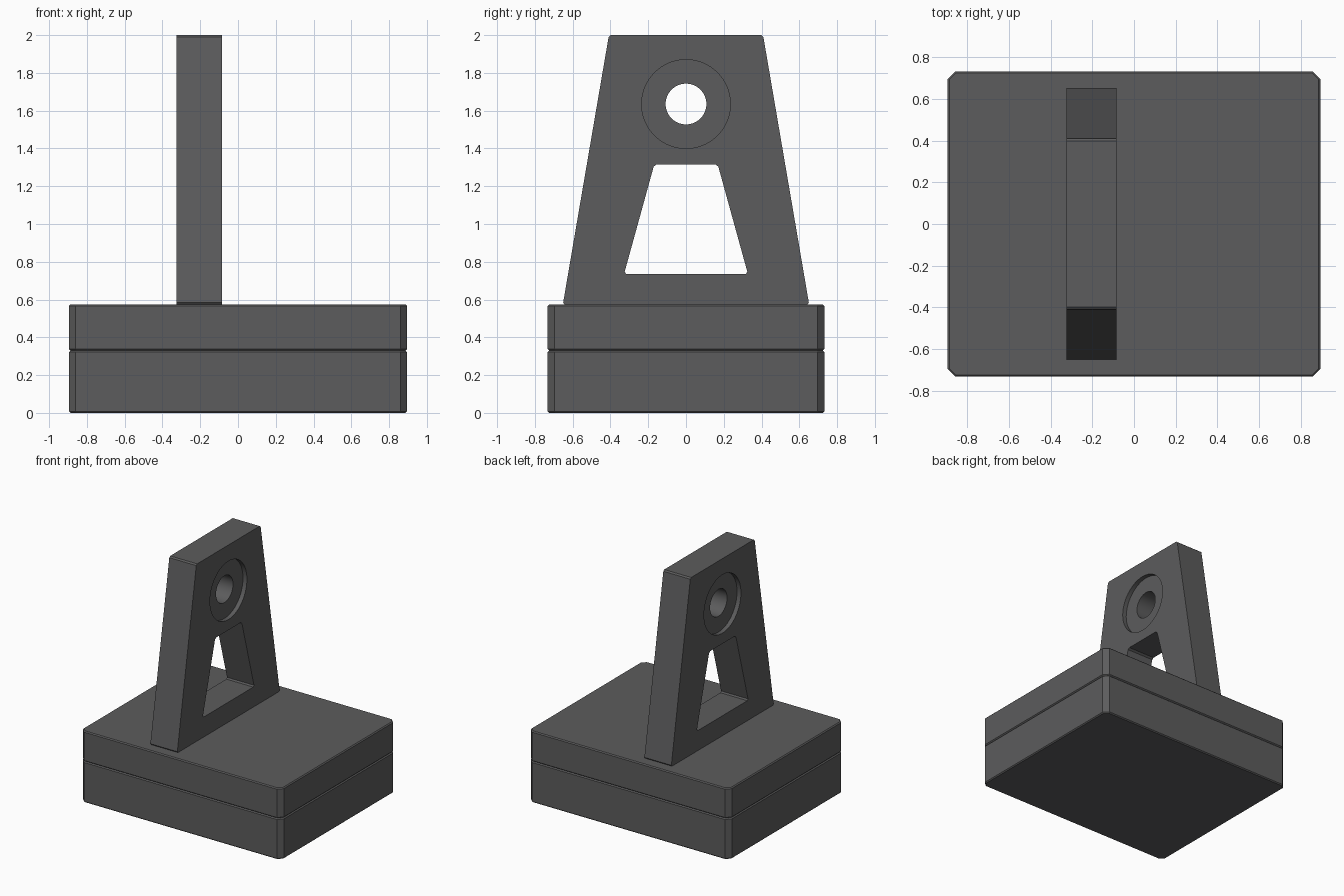
import bpy, bmesh, math
from mathutils import Matrix, Vector

cube = bpy.data.objects.get("Cube")
if cube:
    bpy.data.objects.remove(cube, do_unlink=True)

gray = bpy.data.materials.new("dark_gray")
gray.use_nodes = True
color = (0.107, 0.107, 0.109, 1)
gray.diffuse_color = color
gray.node_tree.nodes["Principled BSDF"].inputs["Base Color"].default_value = color

PLATE_X, PLATE_HALF = -0.205, 0.12
HOLE_Z = 1.635


def chamfer(points, size):
    """Cut every corner of a closed outline by the given distance."""
    result = []
    for i, p in enumerate(points):
        p = Vector(p)
        for q in (points[i - 1], points[(i + 1) % len(points)]):
            result.append(p + (Vector(q) - p).normalized() * size)
    return result


def prism(name, outline, depth, matrix):
    """Extrude an outline along its local z, centred, then place it."""
    bm = bmesh.new()
    bottom = bm.faces.new([bm.verts.new((p[0], p[1], -depth / 2)) for p in outline])
    top = bmesh.ops.extrude_face_region(bm, geom=[bottom])
    verts = [v for v in top["geom"] if isinstance(v, bmesh.types.BMVert)]
    bmesh.ops.translate(bm, vec=(0, 0, depth), verts=verts)
    bmesh.ops.transform(bm, matrix=matrix, verts=bm.verts)
    bmesh.ops.recalc_face_normals(bm, faces=bm.faces)
    mesh = bpy.data.meshes.new(name)
    bm.to_mesh(mesh)
    bm.free()
    mesh.materials.append(gray)
    obj = bpy.data.objects.new(name, mesh)
    bpy.context.collection.objects.link(obj)
    return obj


def trapezoid(z0, half0, z1, half1):
    return [(-half0, z0), (half0, z0), (half1, z1), (-half1, z1)]


def circle(radius, count=64):
    turns = [2 * math.pi * i / count for i in range(count)]
    return [(radius * math.cos(a), HOLE_Z + radius * math.sin(a)) for a in turns]


def across(x):
    """Map an outline in (y, z) to a prism running along x."""
    return Matrix(((0, 0, 1, x), (1, 0, 0, 0), (0, 1, 0, 0), (0, 0, 0, 1)))


def activate(obj):
    bpy.ops.object.select_all(action="DESELECT")
    obj.select_set(True)
    bpy.context.view_layer.objects.active = obj


# Two stacked base slabs with cut corners and fine bevelled rims
rectangle = [(-0.895, -0.732), (0.895, -0.732), (0.895, 0.732), (-0.895, 0.732)]
for name, z0, z1 in (("lower_base", 0, 0.33), ("upper_base", 0.33, 0.574)):
    slab = prism(name, chamfer(rectangle, 0.036), z1 - z0,
                 Matrix.Translation((0, 0, (z0 + z1) / 2)))
    bevel = slab.modifiers.new("rim", "BEVEL")
    bevel.width = 0.008
    bevel.segments = 1
    bevel.limit_method = "ANGLE"
    bevel.angle_limit = math.radians(60)
    activate(slab)
    bpy.ops.object.modifier_apply(modifier="rim")

# Upright tapered bracket
bracket = prism("bracket", chamfer(trapezoid(0.574, 0.652, 2, 0.408), 0.01),
                2 * PLATE_HALF, across(PLATE_X))

# Window, through hole and a shallow round recess on both faces
RECESS = 0.035
cutters = [
    prism("window_cutter", chamfer(trapezoid(0.735, 0.328, 1.315, 0.168), 0.012),
          0.5, across(PLATE_X)),
    prism("hole_cutter", circle(0.108), 0.5, across(PLATE_X)),
]
for side in (-1, 1):
    cutters.append(prism("recess_cutter", circle(0.235), 2 * RECESS,
                         across(PLATE_X + side * PLATE_HALF)))

activate(bracket)
for cutter in cutters:
    cut = bracket.modifiers.new("cut", "BOOLEAN")
    cut.operation = "DIFFERENCE"
    cut.solver = "EXACT"
    cut.object = cutter
    bpy.ops.object.modifier_apply(modifier="cut")
    bpy.data.objects.remove(cutter, do_unlink=True)
bpy.ops.object.shade_smooth_by_angle(angle=math.radians(30))
